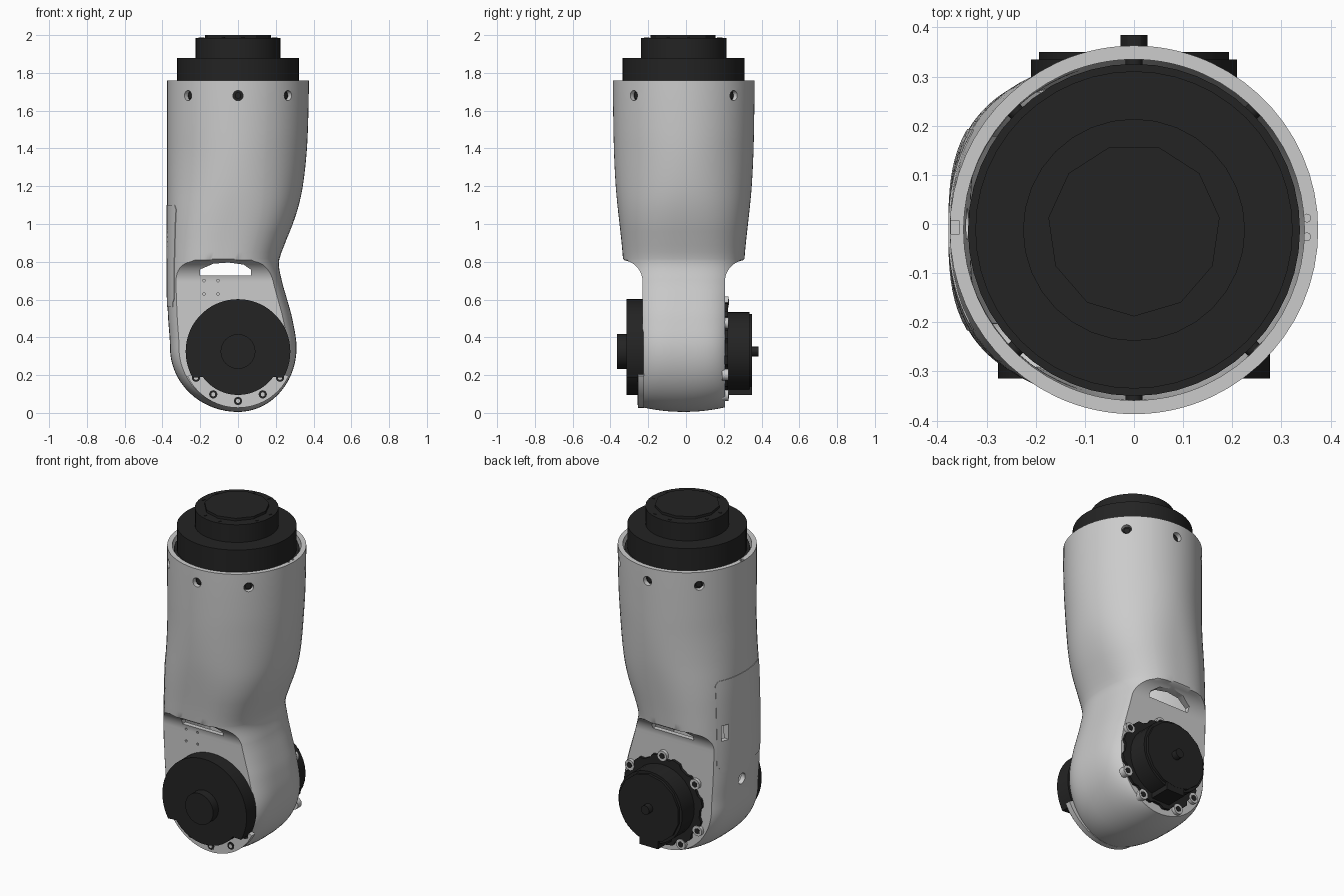
import bpy, bmesh, math
from mathutils import Vector, Matrix

if "Cube" in bpy.data.objects:
    bpy.data.objects.remove(bpy.data.objects["Cube"])

CY = -0.012            # y centre of the shell
MZ = 0.325             # height of the lower joint axis
dark = bpy.data.materials.new("dark_metal")
dark.diffuse_color = (0.017, 0.017, 0.017, 1)
dark.use_nodes = True
dark.node_tree.nodes["Principled BSDF"].inputs["Base Color"].default_value = dark.diffuse_color

# ---------- helpers ----------
def finish(name, bm, mat=None):
    bmesh.ops.recalc_face_normals(bm, faces=bm.faces[:])
    me = bpy.data.meshes.new(name)
    bm.to_mesh(me)
    bm.free()
    ob = bpy.data.objects.new(name, me)
    bpy.context.collection.objects.link(ob)
    if mat:
        me.materials.append(mat)
    return ob

def cyl(bm, p0, p1, r, seg=32):
    p0, p1 = Vector(p0), Vector(p1)
    d = p1 - p0
    m = Matrix.Translation((p0 + p1) / 2) @ d.to_track_quat('Z', 'Y').to_matrix().to_4x4()
    bmesh.ops.create_cone(bm, cap_ends=True, segments=seg, radius1=r, radius2=r, depth=d.length, matrix=m)

def prism(bm, pts, y0, y1):
    a = [bm.verts.new((x, y0, z)) for x, z in pts]
    b = [bm.verts.new((x, y1, z)) for x, z in pts]
    bm.faces.new(a)
    bm.faces.new(b[::-1])
    for i in range(len(pts)):
        j = (i + 1) % len(pts)
        bm.faces.new((a[i], b[i], b[j], a[j]))

def box(bm, c, s):
    bmesh.ops.create_cube(bm, size=1, matrix=Matrix.Translation(c) @ Matrix.Diagonal((*s, 1)))

def ring(r, deg, z=MZ):
    t = math.radians(deg)
    return r * math.cos(t), z + r * math.sin(t)

def apply_mods(ob):
    bpy.context.view_layer.objects.active = ob
    for m in list(ob.modifiers):
        bpy.ops.object.modifier_apply(modifier=m.name)

def grid_faces(bm, rows, closed):
    n = len(rows[0])
    for a, b in zip(rows, rows[1:]):
        for i in range(n if closed else n - 1):
            j = (i + 1) % n
            bm.faces.new((a[i], a[j], b[j], b[i]))

# ---------- shell outline: z, left x, right x, half depth, roundness exponent ----------
KEYS = [(.345, -.36, .31, .28, 3.5), (.5, -.37, .287, .29, 3.2), (.6, -.374, .26, .298, 3.0),
        (.7, -.375, .232, .31, 2.8), (.8, -.375, .217, .32, 2.6), (.9, -.375, .25, .329, 2.5),
        (1.0, -.375, .29, .34, 2.4), (1.1, -.375, .322, .351, 2.25), (1.2, -.375, .343, .36, 2.1),
        (1.35, -.375, .361, .368, 2.0), (1.5, -.375, .37, .372, 2.0), (1.76, -.375, .375, .375, 2.0)]

def slope(i, k):
    a, b = KEYS[max(i - 1, 0)], KEYS[min(i + 1, len(KEYS) - 1)]
    return (b[k] - a[k]) / (b[0] - a[0]) if 0 < i < len(KEYS) - 1 else 0

def outline(z):
    if z <= KEYS[0][0]:
        s = math.sqrt(max(0, 1 - ((.345 - z) / .34) ** 2))
        return -.36 * s, .31 * s, .28, 3.5
    i = max(k for k in range(len(KEYS) - 1) if KEYS[k][0] <= z)
    h = KEYS[i + 1][0] - KEYS[i][0]
    t = (z - KEYS[i][0]) / h
    return tuple((2*t**3 - 3*t*t + 1) * KEYS[i][k] + (t**3 - 2*t*t + t) * h * slope(i, k)
                 + (3*t*t - 2*t**3) * KEYS[i+1][k] + (t**3 - t*t) * h * slope(i+1, k) for k in range(1, 5))

def cap(z):            # flat joint faces with a concave fillet above them
    if z >= .81:
        return 1
    return .333 - math.sqrt(.115 ** 2 - max(0, z - .695) ** 2)

def section(z, seg=22):
    l, r, b, n = outline(z)
    c = cap(z)
    tc = min(math.radians(65), math.asin(min(1, c / b) ** (n / 2)))
    stops = [-tc, tc, math.pi - tc, math.pi + tc, 2 * math.pi - tc]
    pts = []
    for t0, t1 in zip(stops, stops[1:]):
        for k in range(seg):
            t = t0 + (t1 - t0) * k / seg
            co, si = math.cos(t), math.sin(t)
            x = (l + r) / 2 + (r - l) / 2 * math.copysign(abs(co) ** (2 / n), co)
            y = max(-c, min(c, b * math.copysign(abs(si) ** (2 / n), si)))
            bow = .025 * (y / .218) ** 2 * max(0, 1 - z / .345)
            pts.append((x, y + CY, z + bow))
    return pts

# ---------- shell ----------
zs = [.345 - .34 * math.cos(math.pi / 2 * k / 18) for k in range(19)]
zs += [.345 + .35 * k / 14 for k in range(1, 15)]
zs += [.695 + .12 * k / 18 for k in range(1, 19)]
zs += [.815 + .945 * k / 26 for k in range(1, 27)]
bm = bmesh.new()
grid_faces(bm, [[bm.verts.new(p) for p in section(z)] for z in zs], True)
bmesh.ops.remove_doubles(bm, verts=bm.verts[:], dist=1e-5)
shell = finish("arm_shell", bm)

# ---------- side cover following the shell ----------
bm = bmesh.new()
rows = []
for i in range(25):
    z = .56 + .54 * i / 24
    l, r, b, n = outline(z)
    row = []
    for k in range(21):
        y = (-1 + k / 10) * (.205 if 1 < i < 24 else .19)
        x = (l + r) / 2 - (r - l) / 2 * (1 - (abs(y) / b) ** n) ** (1 / n)
        row.append(bm.verts.new((x - .003, y + CY, z)))
    rows.append(row)
grid_faces(bm, rows, False)
cover = finish("side_cover", bm)

# make sure the normals face outward, then thicken inward
for ob, th in ((shell, .028), (cover, .012)):
    me = ob.data
    p = min(me.polygons, key=lambda f: abs(f.center.z - .9) + f.center.x)
    if p.normal.x > 0:
        me.flip_normals()
    m = ob.modifiers.new("thick", 'SOLIDIFY')
    m.thickness, m.offset = th, -1
    apply_mods(ob)

# ---------- cutters: window, screw holes, slot, cable hole, rim notch ----------
bm = bmesh.new()
prism(bm, [(-.2, .728), (.07, .728), (.07, .757), (.03, .785), (-.05, .796), (-.13, .79), (-.2, .76)], -.6, .6)
screw_angles = (45, 90, 135, -45, -90, -135)
for a in screw_angles:
    c, s = math.cos(math.radians(a)), math.sin(math.radians(a))
    cyl(bm, (.335 * c, CY + .335 * s, 1.68), (.42 * c, CY + .42 * s, 1.68), .027, 20)
cyl(bm, (-.45, 0, .465), (-.25, 0, .465), .032, 24)
box(bm, (-.36, .145, .79), (.2, .045, .09))
box(bm, (-.364, -.007, 1.76), (.018, .026, .05))
for y in (-.026, .012):
    cyl(bm, (.352, y, 1.74), (.352, y, 1.78), .008, 10)
for x in (-.18, -.105):
    for z in (.63, .7):
        cyl(bm, (x, -.26, z), (x, -.215, z), .007, 8)
cutter = finish("cutter", bm)
cutter.hide_render = True
for ob in (shell, cover):
    m = ob.modifiers.new("cut", 'BOOLEAN')
    m.operation, m.object, m.solver = 'DIFFERENCE', cutter, 'EXACT'
    apply_mods(ob)
bpy.data.objects.remove(cutter)

# ---------- screws in the top holes ----------
bm = bmesh.new()
for a in screw_angles:
    c, s = math.cos(math.radians(a)), math.sin(math.radians(a))
    cyl(bm, (.33 * c, CY + .33 * s, 1.68), (.357 * c, CY + .357 * s, 1.68), .017, 16)
finish("top_screws", bm, dark)

# ---------- top actuator ----------
bm = bmesh.new()
for r, z0, z1, seg in ((.338, 1.5, 1.74, 48), (.323, 1.735, 1.88, 48), (.226, 1.875, 1.985, 32), (.176, 1.98, 2.0, 11)):
    cyl(bm, (0, CY, z0), (0, CY, z1), r, seg)
for q in range(4):
    for a in (98, 67):
        t = math.radians(a - 90 * q)
        p = (.202 * math.cos(t), CY + .202 * math.sin(t))
        cyl(bm, (*p, 1.98), (*p, 1.988), .011, 3)
finish("top_actuator", bm, dark)

# ---------- front joint drive ----------
bm = bmesh.new()
prism(bm, [ring(.23 if 212 < a < 328 else .277, a) for a in range(0, 360, 6)], -.315, -.225)
cyl(bm, (0, -.365, MZ), (0, -.31, MZ), .092, 32)
finish("front_drive", bm, dark)

# crescent flange with its screws
bm = bmesh.new()
arc = range(206, 335, 4)
prism(bm, [ring(.298, a) for a in arc] + [ring(.215, a) for a in reversed(arc)], -.254, -.222)
finish("front_flange", bm)
bm = bmesh.new()
collars = bmesh.new()
for a in (-90, -60, -120, -32, -148):
    x, z = ring(.262, a)
    cyl(bm, (x, -.256, z), (x, -.24, z), .022, 16)
    cyl(collars, (x, -.258, z), (x, -.24, z), .012, 6)
finish("front_screw_recesses", bm, dark)
finish("front_screws", collars)

# ---------- back joint motor ----------
bm = bmesh.new()
prism(bm, [ring(.262 if (a // 15) % 2 else .245, a) for a in range(0, 360, 5)], .19, .222)
cyl(bm, (0, .2, MZ), (0, .335, MZ), .21, 32)
cyl(bm, (0, .33, MZ), (0, .35, MZ), .198, 14)
box(bm, (0, .275, .12), (.12, .148, .05))
cyl(bm, (0, .34, MZ), (0, .385, MZ), .027, 12)
finish("back_motor", bm, dark)

# screw bosses around the motor
bm = bmesh.new()
heads = bmesh.new()
for a in (90, 35, 145, -28, -152, -62, -118):
    x, z = ring(.262, a)
    cyl(bm, (x, .19, z), (x, .216 if a == -90 else .226, z), .03, 20)
    cyl(heads, (x, .2, z), (x, .228, z), .017, 12)
finish("back_bosses", bm)
finish("back_screws", heads, dark)

# ---------- shading ----------
for ob in bpy.data.objects:
    ob.select_set(True)
bpy.context.view_layer.objects.active = shell
bpy.ops.object.shade_smooth_by_angle(angle=math.radians(30))
